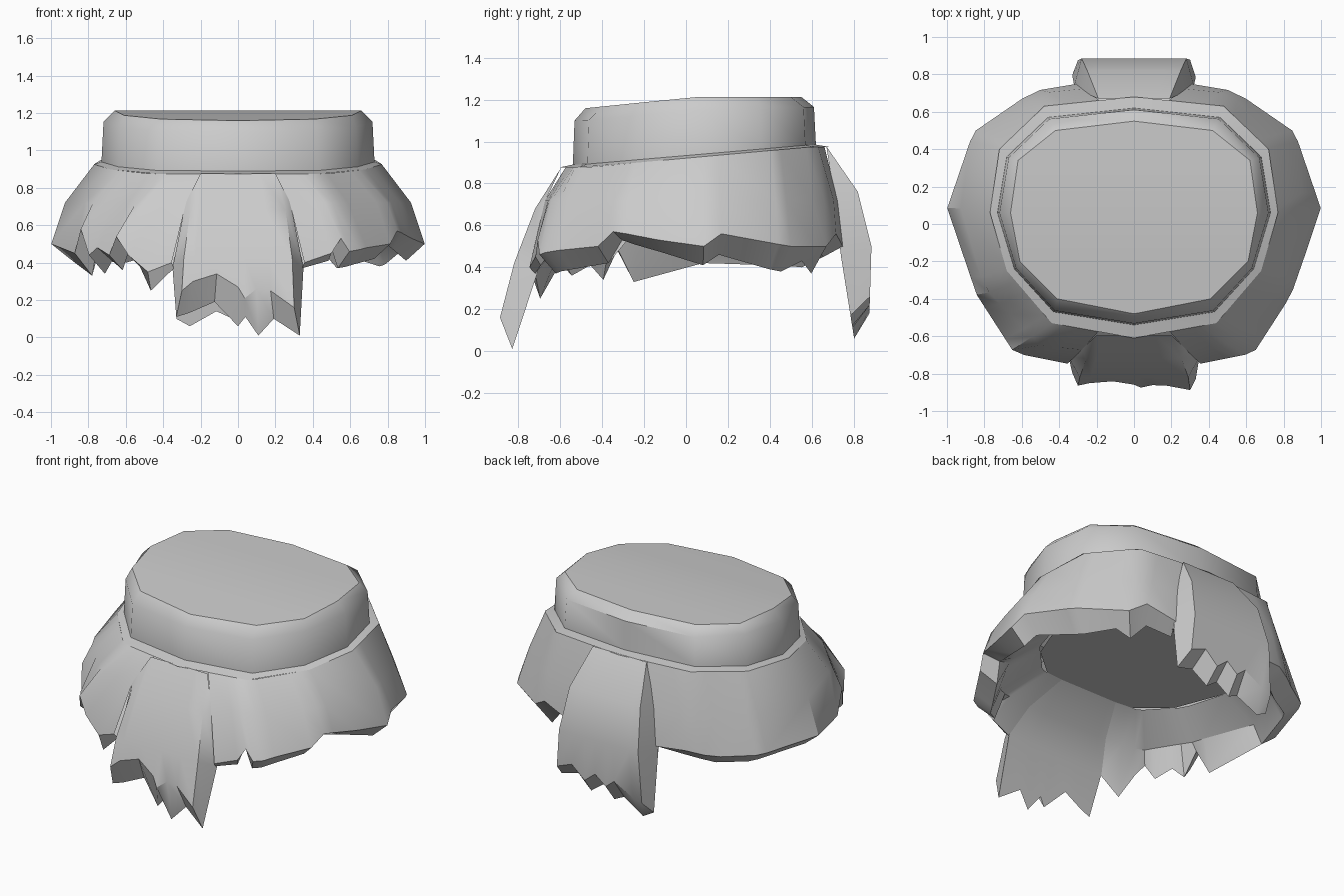
import bpy
from math import radians, sin, cos
from mathutils import Vector
from mathutils.geometry import intersect_line_line_2d

cube = bpy.data.objects.get("Cube")
if cube:
    bpy.data.objects.remove(cube)

grey = bpy.data.materials.new("plain_grey")
grey.use_nodes = True
COLOUR = (0.6, 0.6, 0.6, 1)
grey.diffuse_color = COLOUR
grey.node_tree.nodes["Principled BSDF"].inputs["Base Color"].default_value = COLOUR
CENTRE = Vector((0, 0.05))


def build(name, verts, faces, smooth=35):
    mesh = bpy.data.meshes.new(name)
    mesh.from_pydata(verts, [], faces)
    mesh.materials.append(grey)
    obj = bpy.data.objects.new(name, mesh)
    bpy.context.collection.objects.link(obj)
    bpy.ops.object.select_all(action='DESELECT')
    obj.select_set(True)
    bpy.context.view_layer.objects.active = obj
    bpy.ops.object.mode_set(mode='EDIT')
    bpy.ops.mesh.select_all(action='SELECT')
    bpy.ops.mesh.normals_make_consistent(inside=False)
    bpy.ops.object.mode_set(mode='OBJECT')
    bpy.ops.object.shade_smooth_by_angle(angle=radians(smooth))


def skin(rows, closed=False):
    """Vertices and quads joining rows that share one point count."""
    n = len(rows[0])
    verts = [p for row in rows for p in row]
    faces = [(i * n + j, i * n + (j + 1) % n, (i + 1) * n + (j + 1) % n, (i + 1) * n + j)
             for i in range(len(rows) - 1) for j in range(n if closed else n - 1)]
    return verts, faces


def tilt(y, front, back, span=1.1):
    t = min(max((y + 0.5) / span, 0), 1)
    return front + (back - front) * t


# Half outlines, front to back
CAP = [(0, -.48), (.41, -.4), (.61, -.2), (.66, .06), (.62, .34), (.42, .5), (0, .55)]
BELT = [(0, -.54), (.43, -.47), (.64, -.24), (.73, .06), (.68, .36), (.46, .57), (0, .62)]
LEDGE = [(0, -.61), (.44, -.53), (.68, -.25), (.77, .06), (.72, .4), (.48, .63), (0, .68)]
MID = [(0, -.7), (.5, -.65), (.8, -.34), (.93, .07), (.8, .45), (.5, .7), (0, .75)]
HEM = [(0, -.75), (.34, -.75), (.64, -.69), (.84, -.38), (1, .08), (.86, .49), (.54, .71), (0, .8)]


def ring(half, front, back, scale=1, span=1.1):
    outline = half + [(-x, y) for x, y in half[-2:0:-1]]
    return [(x * scale, y * scale, tilt(y, front, back, span)) for x, y in outline]


# Belt with a bevelled top and a narrow ledge below
cap = ring(CAP, 1.157, 1.213, span=.55)
build("belt", *skin([cap, ring(BELT, 1.1, 1.165, .985, .7), ring(BELT, .89, .985),
                     ring(LEDGE, .875, .975)], closed=True), smooth=48)
bands = [(i, i + 1, 11 - i, 12 - i) for i in range(1, 5)]
build("belt_top", cap, [(1, 0, 11), (5, 6, 7)] + bands)


def on_ring(half, angle, side, z, inset=0.0):
    """Point where a ray from the centre meets an outline."""
    d = Vector((sin(radians(angle)), -cos(radians(angle))))
    for a, b in zip(half, half[1:]):
        p = intersect_line_line_2d(CENTRE, CENTRE + d * 3, Vector(a), Vector(b))
        if p:
            q = p - d * inset
            return (q.x * side, q.y, z)


# Skirt halves: (angle from front, outer hem height, inner hem height)
LEFT_HEM = [(24, .4, .37), (33, .45, .41), (36, .53, .5), (38.5, .46, .37), (42, .47, .38), (46, .48, .39),
            (60, .5, .42), (65, .57, .53), (69, .56, .51), (79, .53, .47), (92, .5, .41), (97, .56, .46),
            (114, .51, .39), (118, .5, .38), (130, .5, .43), (136, .5, .37), (143, .56, .47), (156, .5, .45)]
RIGHT_HEM = [(24, .4, .37), (32, .35, .25), (38, .44, .38), (42, .54, .46), (46, .44, .36),
             (53, .48, .41), (58, .44, .34), (63, .58, .5), (69, .45, .33), (92, .5, .42), (114, .49, .41),
             (118, .49, .41), (130, .48, .4), (136, .49, .42), (143, .51, .44), (156, .5, .45)]
SHOULDER, CEILING = .53, .66


def spread(angle, end):
    """Widen the angles so the gap for the flaps narrows upwards."""
    return 90 + (angle - 90) * (90 - end) / 66


def skirt_half(name, side, hem):
    columns = []
    for a, outer, inner in hem:
        x, y, _ = on_ring(LEDGE, spread(a, 17), side, 0)
        columns.append([(x, y, tilt(y, .875, .975)),
                        on_ring(MID, spread(a, 21), side, .72),
                        on_ring(HEM, a, side, outer),
                        on_ring(HEM, a, side, inner, .03 if a < 35 else .1),
                        on_ring(HEM, a, side, SHOULDER, .16),
                        on_ring(BELT, a, side, CEILING, .1)])
    build(name, *skin(columns))


skirt_half("skirt_left", 1, LEFT_HEM)
skirt_half("skirt_right", -1, RIGHT_HEM)

# Flat ceiling inside the skirt
steps = [24, 36, 60, 92, 118, 130, 156]
rim = [on_ring(BELT, a, 1, CEILING, .1) for a in steps]
rim += [on_ring(BELT, a, -1, CEILING, .1) for a in reversed(steps)]
build("inner_ceiling", rim, [tuple(reversed(range(len(rim))))])


# Hanging flaps: columns are (position across, outer hem height, inner hem height)
def flap(name, angle, columns, rows, slope):
    top, mid, knee, in_knee, foot = rows
    shoulder = on_ring(HEM, angle, 1, SHOULDER, .16)
    ceiling = on_ring(BELT, angle, 1, CEILING, .1)
    inside = [(y, z, x) for x, y, z in (shoulder, ceiling)]
    loops = []
    for u, outer, inner in columns:
        out_hem = (knee[0] + slope[0] * (knee[1] - outer), outer, .3)
        in_hem = (in_knee[0] + slope[1] * (in_knee[1] - inner), inner, .33)
        loops.append([(u * w, y, z) for y, z, w in
                      (top, mid, knee, out_hem, in_hem, in_knee, *inside)])
    verts, faces = skin(loops)
    # Side walls fold back to the skirt
    for side, first in ((-1, 0), (1, len(verts) - len(loops[0]))):
        foot_id = len(verts)
        verts.append((side * foot[2], foot[0], foot[1]))
        t, m, k, oh, ih, ik = range(first, first + 6)
        faces += [(t, foot_id, m), (m, foot_id, ik, k), (k, ik, ih, oh)]
    build(name, verts, faces)


flap("front_flap", 24,
     [(-1, .25, .11), (-.8, .3, .13), (-.38, .34, .19), (0, .27, .06), (.12, .21, .11),
      (.33, .26, .01), (.58, .25, .1), (1, .16, .01)],
     [(-.595, .877, .2), (-.72, .68, .255), (-.82, .42, .29), (-.71, .37, .35), (-.67, .72, .28)],
     (-.26, -.33))
flap("back_flap", 156,
     [(-1, .18, .1), (-.78, .2, .06), (-.35, .27, .14), (-.15, .22, .11), (.1, .28, .18),
      (.35, .22, .12), (.65, .3, .2), (1, .26, .17)],
     [(.67, .977, .19), (.82, .76, .25), (.885, .5, .28), (.74, .45, .32), (.71, .72, .28)],
     (-.03, .16))
